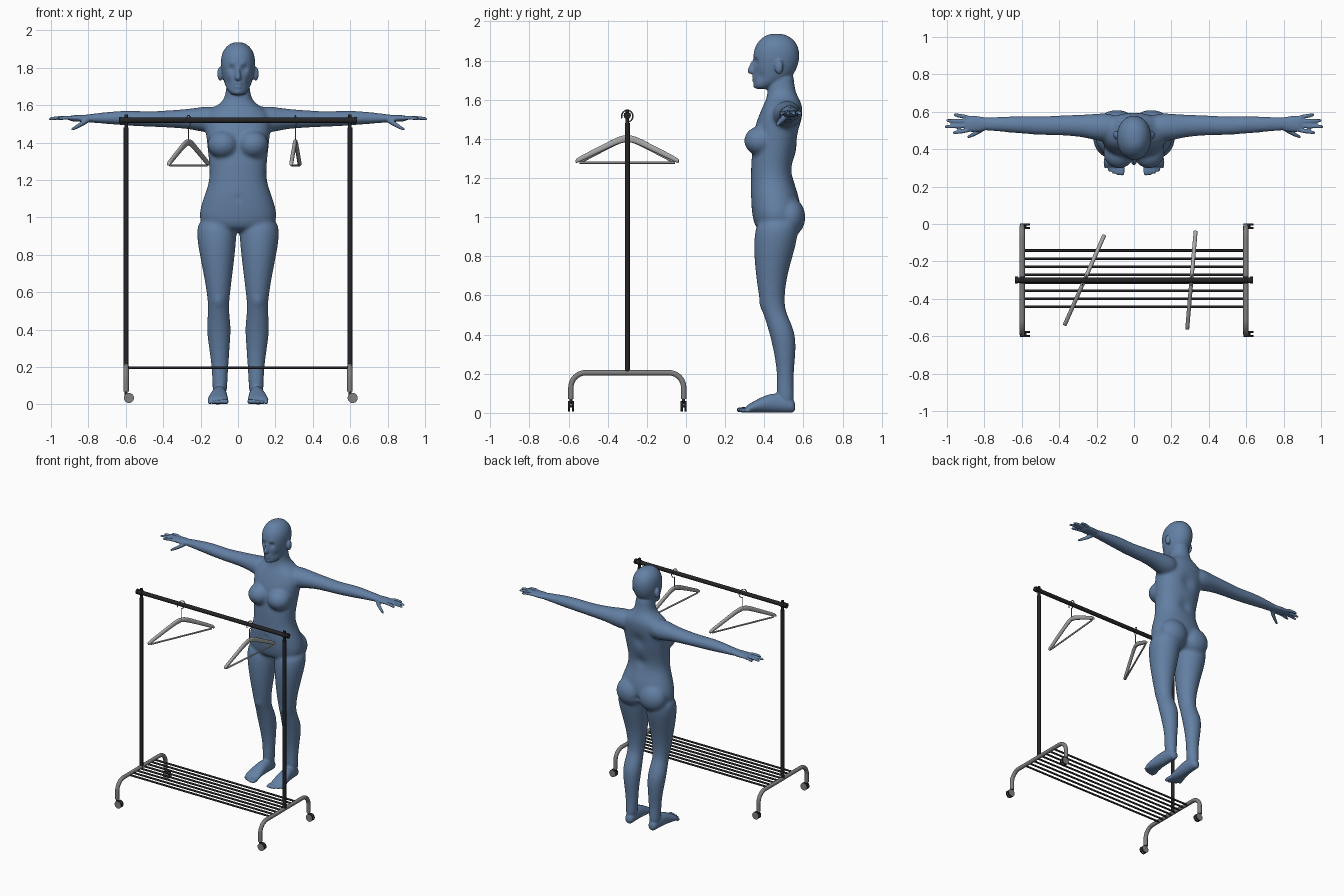
import bpy, bmesh, math
from mathutils import Vector, Matrix

cube = bpy.data.objects.get("Cube")
if cube:
    bpy.data.objects.remove(cube)

X, Y, Z = Vector((1, 0, 0)), Vector((0, 1, 0)), Vector((0, 0, 1))
SIDES = (1, -1)


def material(name, r, g, b):
    m = bpy.data.materials.new(name)
    m.use_nodes = True
    m.diffuse_color = (r, g, b, 1)
    m.node_tree.nodes["Principled BSDF"].inputs["Base Color"].default_value = (r, g, b, 1)
    return m


skin = material("slate blue", .125, .215, .37)
black = material("black metal", .018, .018, .02)
grey = material("grey metal", .22, .22, .22)
pale = material("pale grey plastic", .4, .4, .4)


def add(name, bm, *mats):
    bmesh.ops.recalc_face_normals(bm, faces=bm.faces)
    me = bpy.data.meshes.new(name)
    bm.to_mesh(me)
    bm.free()
    ob = bpy.data.objects.new(name, me)
    bpy.context.collection.objects.link(ob)
    for m in mats:
        me.materials.append(m)
    return ob


def select(*obs):
    bpy.ops.object.select_all(action='DESELECT')
    for o in obs:
        o.select_set(True)
    bpy.context.view_layer.objects.active = obs[0]


def smooth(ob, degrees=40):
    select(ob)
    bpy.ops.object.shade_smooth_by_angle(angle=math.radians(degrees))


def loft(name, rings, u, v, mat, n=16, power=1.0):
    """Skin elliptical rings (centre, radius along u, radius along v)."""
    bm = bmesh.new()
    loops = []
    for centre, a, b in rings:
        loop = []
        for i in range(n):
            c, s = math.cos(i * math.tau / n), math.sin(i * math.tau / n)
            c, s = (math.copysign(abs(k) ** power, k) for k in (c, s))
            loop.append(bm.verts.new(Vector(centre) + u * a * c + v * b * s))
        loops.append(loop)
    for p, q in zip(loops, loops[1:]):
        for i in range(n):
            j = (i + 1) % n
            bm.faces.new((p[i], p[j], q[j], q[i]))
    bm.faces.new(loops[0])
    bm.faces.new(loops[-1])
    ob = add(name, bm, mat)
    ob.modifiers.new("round", 'SUBSURF').levels = 2
    select(ob)
    bpy.ops.object.modifier_apply(modifier="round")
    return ob


def stack(name, rows, power=1.0):
    """Upright loft from rows of height, centre x, half width, front y, back y."""
    rings = [((x, (f + b) / 2, z), w, (b - f) / 2) for z, x, w, f, b in rows]
    return loft(name, rings, X, Y, skin, power=power)


def blob(name, centre, radii):
    bm = bmesh.new()
    bmesh.ops.create_uvsphere(bm, u_segments=24, v_segments=16, radius=1,
                              matrix=Matrix.Translation(centre) @ Matrix.Diagonal((*radii, 1)))
    return add(name, bm, skin)


def fuse(name, parts, voxel, rounds):
    select(*parts)
    bpy.ops.object.join()
    ob = bpy.context.object
    ob.name = name
    remesh = ob.modifiers.new("fuse", 'REMESH')
    remesh.mode, remesh.voxel_size = 'VOXEL', voxel
    soft = ob.modifiers.new("soften", 'SMOOTH')
    soft.factor, soft.iterations = .5, rounds
    for m in ("fuse", "soften"):
        bpy.ops.object.modifier_apply(modifier=m)
    return ob


def sculpt(ob, centre, radius, push):
    """Soft brush stroke, applied on both sides."""
    c, push = Vector(centre), Vector(push)
    for vert in ob.data.vertices:
        p = vert.co.copy()
        side = -1 if p.x < 0 else 1
        p.x = abs(p.x)
        d = (p - c).length / radius
        if d < 3:
            k = math.exp(-d * d)
            vert.co += Vector((push.x * side, push.y, push.z)) * k


# Body core: torso, bust, seat, legs and arms, blended softly
core = [stack("torso", [
    (.92, 0, .16, .365, .55), (.98, 0, .215, .34, .585), (1.05, 0, .207, .332, .59),
    (1.12, 0, .182, .326, .575), (1.2, 0, .153, .33, .545), (1.28, 0, .156, .33, .55),
    (1.36, 0, .165, .34, .57), (1.45, 0, .175, .345, .585), (1.52, 0, .185, .37, .597),
    (1.57, 0, .165, .392, .597), (1.605, 0, .1, .41, .58), (1.64, 0, .07, .415, .56),
    (1.7, 0, .064, .415, .553), (1.75, 0, .06, .42, .55)], .9)]
for s in SIDES:
    core.append(blob("bust", (s * .08, .38, 1.39), (.083, .083, .075)))
    core.append(blob("seat", (s * .092, .53, 1), (.105, .08, .1)))
    core.append(stack("leg", [(z, s * x, w, f, b) for z, x, w, f, b in [
        (1, .11, .1, .37, .57), (.92, .115, .112, .345, .58), (.8, .111, .096, .345, .547),
        (.68, .106, .076, .358, .513), (.56, .104, .059, .376, .502),
        (.5, .104, .056, .395, .517), (.41, .103, .069, .425, .563),
        (.3, .1, .056, .45, .562), (.2, .096, .046, .465, .55),
        (.12, .097, .042, .46, .552), (.03, .098, .038, .465, .557)]]))
    core.append(loft("arm", [((s * x, y, z), a, b) for x, y, z, a, b in [
        (.08, .52, 1.525, .07, .07), (.17, .515, 1.523, .08, .074), (.25, .523, 1.527, .064, .056),
        (.35, .528, 1.527, .056, .048), (.48, .525, 1.525, .052, .041),
        (.58, .53, 1.532, .05, .043), (.7, .533, 1.532, .043, .033),
        (.79, .535, 1.53, .036, .024), (.83, .535, 1.53, .038, .02)]], Y, Z, skin))
core = fuse("body_core", core, .01, 7)

# Head, ears and nose
parts = [core, stack("head", [
    (1.652, 0, .03, .352, .42), (1.675, 0, .055, .345, .47), (1.71, 0, .072, .344, .54),
    (1.76, 0, .086, .343, .57), (1.81, 0, .095, .34, .583), (1.86, 0, .093, .345, .58),
    (1.9, 0, .077, .368, .56), (1.93, 0, .045, .405, .52), (1.937, 0, .015, .44, .48)], .95),
    stack("nose", [(1.81, 0, .008, .338, .37), (1.77, 0, .012, .322, .37),
                   (1.75, 0, .02, .309, .37), (1.728, 0, .014, .322, .37)])]

# Hands and feet with fingers and toes
for s in SIDES:
    parts.append(blob("ear", (s * .095, .475, 1.768), (.016, .022, .037)))
    parts.append(loft("palm", [((s * x, .535, 1.53), a, b) for x, a, b in [
        (.77, .033, .02), (.82, .041, .02), (.87, .046, .018), (.91, .042, .014)]], Y, Z, skin))
    for y, tip, reach in [(.502, .488, .97), (.525, .52, 1.013), (.548, .553, 1.005), (.569, .584, .965)]:
        parts.append(loft("finger", [((s * .87, y, 1.53), .012, .012),
                                     ((s * (.87 + reach) / 2, (y + tip) / 2, 1.535), .012, .012),
                                     ((s * (reach - .01), tip, 1.528), .011, .01),
                                     ((s * reach, tip, 1.526), .007, .007)], Y, Z, skin, 8))
    parts.append(loft("thumb", [((s * .79, .52, 1.525), .018, .016), ((s * .83, .495, 1.503), .017, .017),
                                ((s * .87, .473, 1.48), .013, .013),
                                ((s * .895, .463, 1.468), .009, .008)], Y, Z, skin, 8))
    parts.append(loft("foot", [((s * x, y, h), a, h) for y, x, a, h in [
        (.56, .097, .026, .03), (.53, .097, .036, .042), (.46, .099, .04, .053),
        (.4, .103, .046, .045), (.34, .108, .058, .028), (.3, .108, .056, .017)]], X, Z, skin))
    for i in range(5):
        x, r = .064 + i * .022, .016 - i * .0012
        front = .257 + i * i * .0023
        parts.append(loft("toe", [((s * x, .33, r), r, r), ((s * x, front + .02, r), r, r),
                                  ((s * x, front, r), r * .7, r * .7)], X, Z, skin, 8))
body = fuse("figure", parts, .006, 3)

# Face and muscle detail
for centre, radius, push in [
        ((.036, .35, 1.795), .018, (0, .014, 0)),        # eye socket
        ((.036, .358, 1.793), .009, (0, -.006, 0)),      # eye
        ((.035, .343, 1.825), .017, (0, -.005, 0)),      # brow
        ((.01, .343, 1.716), .012, (0, -.009, 0)),       # upper lip
        ((.009, .343, 1.698), .01, (0, -.008, 0)),       # lower lip
        ((.012, .337, 1.707), .006, (0, .006, 0)),       # mouth line
        ((0, .345, 1.664), .018, (0, -.007, 0)),         # chin
        ((.06, .375, 1.72), .025, (-.005, .003, 0)),     # cheek
        ((0, .55, 1.25), .045, (0, -.012, 0)),           # lower back
        ((0, .59, 1.42), .05, (0, -.014, 0)),            # upper back
        ((0, .6, .98), .022, (0, -.02, 0)),              # seat cleft
        ((0, .33, 1.1), .02, (0, .004, 0)),              # navel
        ((.105, .385, .55), .03, (0, -.006, 0))]:        # knee
    sculpt(body, centre, radius, push)
for vert in body.data.vertices:
    vert.co.z = max(vert.co.z, 0)
smooth(body, 180)


def tube(name, points, radius, mat, sides=3):
    curve = bpy.data.curves.new(name, 'CURVE')
    curve.dimensions, curve.bevel_depth = '3D', radius
    curve.bevel_resolution, curve.use_fill_caps = sides, True
    spline = curve.splines.new('POLY')
    spline.points.add(len(points) - 1)
    for p, co in zip(spline.points, points):
        p.co = (*co, 1)
    ob = bpy.data.objects.new(name, curve)
    bpy.context.collection.objects.link(ob)
    curve.materials.append(mat)
    select(ob)
    bpy.ops.object.convert(target='MESH')
    smooth(bpy.context.object)
    return bpy.context.object


def arc(x, y, z, r, start, end, n=10):
    angles = [math.radians(start + (end - start) * i / n) for i in range(n + 1)]
    return [(x, y + r * math.cos(a), z + r * math.sin(a)) for a in angles]


# Rack frame
MID, BACK, FRONT, RAIL = -.3, -.012, -.588, 1.52
tube("top_rail", [(-.63, MID, RAIL), (.63, MID, RAIL)], .015, black)
for s in SIDES:
    x = s * .598
    tube("upright", [(x, MID, .2), (x, MID, 1.48)], .0135, black)
    tube("upright_connector", [(x, MID, 1.47), (x, MID, 1.55)], .01, black)
    tube("rail_collar", [(s * .585, MID, RAIL), (s * .613, MID, RAIL)], .019, black)
    tube("rail_end_cap", [(s * .62, MID, RAIL), (s * .635, MID, RAIL)], .019, black)
    arch = [(x, FRONT, .07)] + arc(x, FRONT + .075, .13, .075, 180, 90)
    arch += arc(x, BACK - .075, .13, .075, 90, 0) + [(x, BACK, .07)]
    tube("base_arch", arch, .0145, grey)

    # Twin-wheel casters
    for y in (FRONT, BACK):
        tube("caster_stem", [(x, y, .08), (x, y, .045)], .008, black)
        tube("caster_axle", [(x + .015, y - .014, .035), (x + .015, y + .014, .035)], .009, black)
        for t in SIDES:
            bm = bmesh.new()
            spot = Matrix.Translation((x + .015, y + t * .01, .035))
            bmesh.ops.create_cone(bm, cap_ends=True, segments=24, radius1=.027, radius2=.027,
                                  depth=.011, matrix=spot @ Matrix.Rotation(math.pi / 2, 4, 'X'))
            for f in bm.faces:
                f.material_index = 1 if len(f.verts) > 4 else 0
            smooth(add("caster_wheel", bm, black, grey))

# Shelf rods
for i in range(8):
    y = -.142 - i * .043
    tube("shelf_rod", [(-.598, y, .197), (.598, y, .197)], .007, black)

# Hangers
for x, turn in [(-.265, -.415), (.307, -.086)]:
    arms = [loft("hanger_arm", [((0, s * y, z), .011, h) for y, z, h in [
        (-.01, 1.402, .018), (.03, 1.4, .019), (.08, 1.377, .018), (.16, 1.338, .016),
        (.23, 1.303, .015), (.258, 1.289, .013), (.266, 1.285, .008)]], X, Z, pale, 12, .85)
        for s in SIDES]
    for ob in arms:
        smooth(ob)
    bar = tube("hanger_bar", [(0, -.245, 1.278), (0, .245, 1.278)], .006, pale)
    hook = tube("hanger_hook", [(0, 0, 1.41)] + arc(0, 0, 1.516, .03, -90, 200, 20), .003, grey, 2)
    for ob in arms + [bar, hook]:
        ob.location = (x, MID, 0)
        ob.rotation_euler.z = turn
